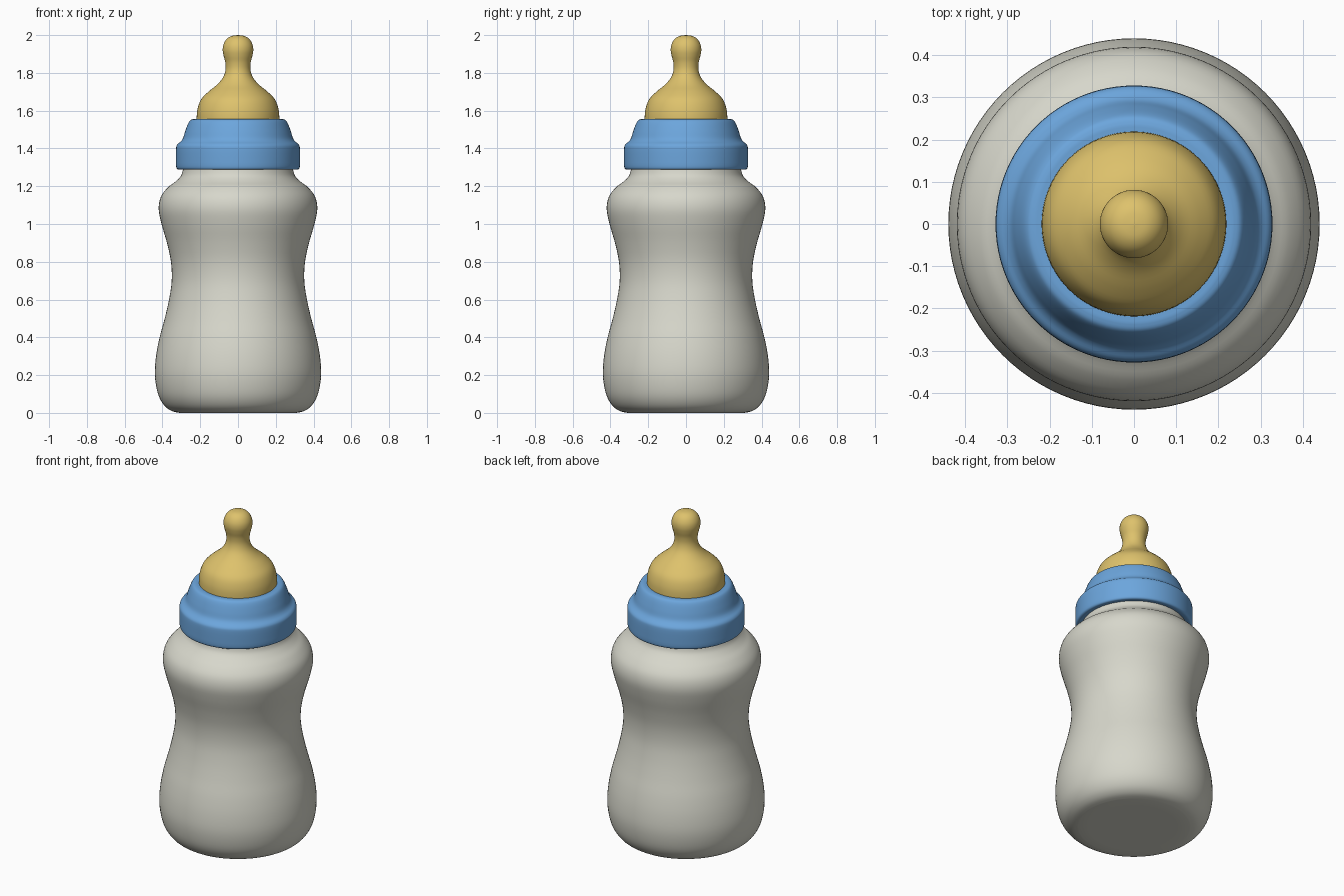
import bpy
import bmesh
import math
from mathutils import Vector

cube = bpy.data.objects.get("Cube")
if cube:
    bpy.data.objects.remove(cube, do_unlink=True)


def material(name, rgb):
    mat = bpy.data.materials.new(name)
    mat.use_nodes = True
    colour = (*rgb, 1)
    mat.diffuse_color = colour
    mat.node_tree.nodes["Principled BSDF"].inputs["Base Color"].default_value = colour
    return mat


def smooth_curve(points, steps=4):
    """Rounded line through (radius, height) points."""
    pts = [Vector((r, 0, z)) for r, z in points]
    pts = [pts[0]] + pts + [pts[-1]]
    result = []
    for a, b, c, d in zip(pts, pts[1:], pts[2:], pts[3:]):
        for i in range(steps):
            t = i / steps
            result.append(b + 0.5 * t * ((c - a) + t * ((2 * a - 5 * b + 4 * c - d)
                          + t * (3 * b - a - 3 * c + d))))
    return result + [pts[-1]]


def lathe(name, runs, mat, sides=96):
    """Turn a profile of rounded runs, joined at sharp corners, about z."""
    bm = bmesh.new()
    verts = [bm.verts.new(p) for run in runs for p in smooth_curve(run)]
    edges = [bm.edges.new(pair) for pair in zip(verts, verts[1:])]
    bmesh.ops.spin(bm, geom=verts + edges, cent=(0, 0, 0), axis=(0, 0, 1),
                   angle=math.tau, steps=sides, use_merge=False)
    bmesh.ops.remove_doubles(bm, verts=bm.verts, dist=0.0002)
    bmesh.ops.recalc_face_normals(bm, faces=bm.faces)
    mesh = bpy.data.meshes.new(name)
    bm.to_mesh(mesh)
    bm.free()
    mesh.materials.append(mat)
    obj = bpy.data.objects.new(name, mesh)
    bpy.context.collection.objects.link(obj)
    bpy.ops.object.select_all(action="DESELECT")
    obj.select_set(True)
    bpy.context.view_layer.objects.active = obj
    bpy.ops.object.shade_smooth_by_angle(angle=math.radians(40))
    return obj


milk = material("milky white", (0.68, 0.68, 0.60))
blue = material("collar blue", (0.15, 0.38, 0.72))
rubber = material("rubber yellow", (0.73, 0.54, 0.15))

# Waisted bottle with a flat base and a neck running up inside the collar
lathe("bottle_body", [
    [(0, 0), (0.31, 0)],
    [(0.31, 0), (0.355, 0.012), (0.395, 0.045), (0.425, 0.105), (0.44, 0.2),
     (0.434, 0.3), (0.415, 0.4), (0.388, 0.5), (0.365, 0.6), (0.351, 0.7),
     (0.355, 0.8), (0.376, 0.9), (0.405, 1.0), (0.42, 1.08), (0.408, 1.145),
     (0.37, 1.195), (0.33, 1.225), (0.302, 1.255), (0.291, 1.29)],
    [(0.291, 1.29), (0.291, 1.38)],
    [(0.291, 1.38), (0, 1.38)],
], milk)

# Stepped screw collar, open on the underside around the neck
lathe("screw_collar", [
    [(0.293, 1.36), (0.293, 1.29)],
    [(0.293, 1.29), (0.315, 1.288), (0.325, 1.295), (0.328, 1.31)],
    [(0.328, 1.31), (0.328, 1.395), (0.322, 1.42), (0.303, 1.437),
     (0.291, 1.455), (0.28, 1.49), (0.265, 1.53), (0.252, 1.55), (0.235, 1.556)],
    [(0.235, 1.556), (0.21, 1.556)],
    [(0.21, 1.556), (0.21, 1.5)],
], blue)

# Soft teat with a round tip
lathe("teat", [
    [(0.217, 1.52), (0.219, 1.56), (0.214, 1.61), (0.195, 1.66), (0.157, 1.7),
     (0.112, 1.737), (0.08, 1.775), (0.066, 1.815), (0.067, 1.855),
     (0.076, 1.89), (0.081, 1.92), (0.077, 1.95), (0.061, 1.978),
     (0.035, 1.995), (0, 2.0)],
], rubber)
